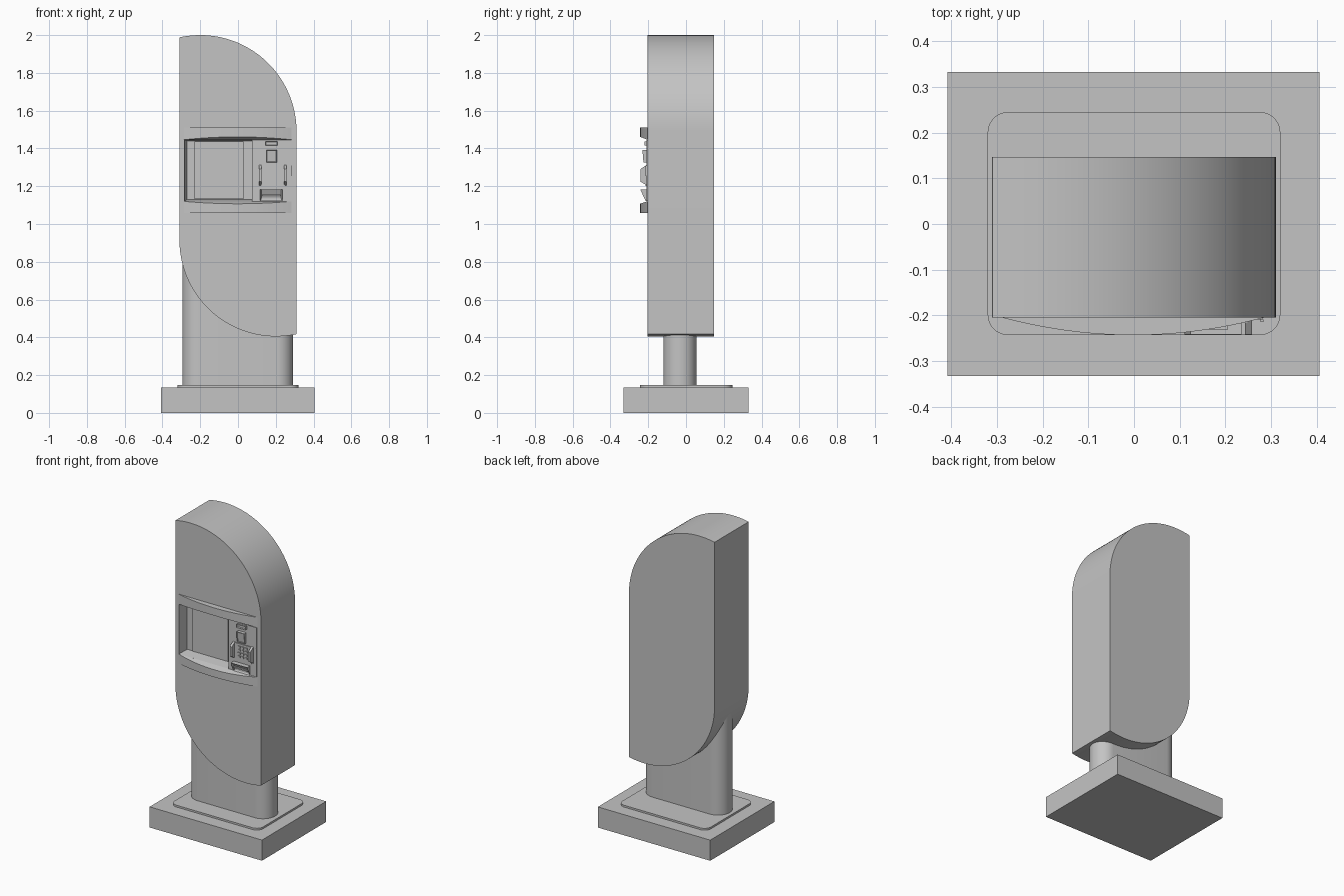
import bpy, bmesh, math

cube = bpy.data.objects.get("Cube")
if cube:
    bpy.data.objects.remove(cube, do_unlink=True)

grey = bpy.data.materials.new("plain_grey")
grey.use_nodes = True
grey.diffuse_color = (0.55, 0.55, 0.55, 1)
grey.node_tree.nodes["Principled BSDF"].inputs["Base Color"].default_value = (0.55, 0.55, 0.55, 1)


def loft(name, ring_a, ring_b, inset=0, depth=0):
    """Solid between two matching rings; ring_a's cap can get a sunken inset."""
    bm = bmesh.new()
    a = [bm.verts.new(p) for p in ring_a]
    b = [bm.verts.new(p) for p in ring_b]
    cap = bm.faces.new(a)
    bm.faces.new(b[::-1])
    for i in range(len(a)):
        j = (i + 1) % len(a)
        bm.faces.new((a[j], a[i], b[i], b[j]))
    bmesh.ops.recalc_face_normals(bm, faces=bm.faces)
    if inset:
        bmesh.ops.inset_region(bm, faces=[cap], thickness=inset, depth=-depth)
    mesh = bpy.data.meshes.new(name)
    bm.to_mesh(mesh)
    bm.free()
    mesh.materials.append(grey)
    obj = bpy.data.objects.new(name, mesh)
    bpy.context.collection.objects.link(obj)
    return obj


def smooth(obj):
    bpy.ops.object.select_all(action='DESELECT')
    obj.select_set(True)
    bpy.context.view_layer.objects.active = obj
    bpy.ops.object.shade_smooth_by_angle(angle=math.radians(30))


def arc(cx, cy, r, start, end, n):
    return [(cx + r * math.cos(math.radians(start + (end - start) * i / n)),
             cy + r * math.sin(math.radians(start + (end - start) * i / n)))
            for i in range(n + 1)]


def rounded_slab(name, x0, x1, y0, y1, r, z0, z1):
    pts = (arc(x1 - r, y1 - r, r, 0, 90, 10) + arc(x0 + r, y1 - r, r, 90, 180, 10)
           + arc(x0 + r, y0 + r, r, 180, 270, 10) + arc(x1 - r, y0 + r, r, 270, 360, 10))
    obj = loft(name, [(x, y, z0) for x, y in pts], [(x, y, z1) for x, y in pts])
    smooth(obj)
    return obj


def rect(x0, x1, z0, z1, y_low, y_high):
    return [(x0, y_low, z0), (x1, y_low, z0), (x1, y_high, z1), (x0, y_high, z1)]


def block(name, x0, x1, z0, z1, back, low, high=None, inset=0, depth=0):
    """Wall-mounted block whose front leans from low to high."""
    high = low if high is None else high
    return loft(name, rect(x0, x1, z0, z1, low, high), rect(x0, x1, z0, z1, back, back), inset, depth)


FRONT, BACK = -0.205, 0.147

# Plinth, floor plate and column
loft("plinth", [(x, y, 0) for x, y in ((-.408, -.332), (.406, -.332), (.406, .332), (-.408, .332))],
     [(x, y, .135) for x, y in ((-.408, -.332), (.406, -.332), (.406, .332), (-.408, .332))])
rounded_slab("floor_plate", -.32, .32, -.243, .245, .045, .135, .147)
rounded_slab("column", -.295, .292, -.12, .055, .086, .147, .98)

# Leaf-shaped cabinet: two opposite rounded corners
half = arc(-.2, 1.49, .51, 0, 102.4, 40)
profile = half + [(-x, 2.405 - z) for x, z in half]
cabinet = loft("cabinet", [(x, FRONT, z) for x, z in profile], [(x, BACK, z) for x, z in profile])

# Screen recess
cutter = loft("recess_cutter", rect(-.289, .075, 1.117, 1.447, -.225, -.225),
              rect(-.27, .075, 1.13, 1.44, -.14, -.14))
cutter.hide_render = True
cut = cabinet.modifiers.new("recess", 'BOOLEAN')
cut.object = cutter
cut.operation = 'DIFFERENCE'
cut.solver = 'EXACT'
bpy.context.view_layer.objects.active = cabinet
cabinet.select_set(True)
bpy.ops.object.modifier_apply(modifier="recess")
bpy.data.objects.remove(cutter, do_unlink=True)
smooth(cabinet)
block("screen", -.23, .03, 1.133, 1.437, -.14, -.148)

# Bowed bezels above and below the opening
STEPS = 24
bow = [(-.287 + .57 * i / STEPS, FRONT - .038 * (1 - (2 * i / STEPS - 1) ** 2))
       for i in range(STEPS + 1)]
for name, outer, inner, lean in (("upper_bezel", 1.512, 1.446, .4), ("lower_bezel", 1.058, 1.12, -.34)):
    smooth(loft(name, [(x, y, outer) for x, y in bow],
                [(x, y, inner + (FRONT - y) * lean) for x, y in bow]))

# Payment panel and its fittings
FACE = -.209
block("payment_panel", .078, .282, 1.122, 1.444, FRONT, FACE)
block("card_slot", .145, .21, 1.415, 1.438, FACE, -.221, inset=.006, depth=.006)
block("card_reader", .15, .206, 1.325, 1.393, FACE, -.225, -.231, inset=.006, depth=.004)
block("keypad_plate", .122, .248, 1.2, 1.31, FACE, -.215)
block("receipt_tray", .117, .235, 1.122, 1.183, FACE, -.214, -.242, inset=.01, depth=.012)
block("receipt_lip", .127, .225, 1.148, 1.156, -.212, -.226)

# Keypad guards, wedge-ended
for name, x in (("left_guard", .243), ("right_guard", .11)):
    loft(name, rect(x, x + .015, 1.225, 1.29, -.242, -.242),
         rect(x, x + .015, 1.205, 1.312, FACE, FACE))
block("side_latch", .277, .283, 1.255, 1.31, FACE, -.214)

# Keys
for row in range(4):
    for col in range(3):
        x, z = .152 + col * .025, 1.22 + row * .021
        block("key", x, x + .017, z, z + .013, -.215, -.22)
